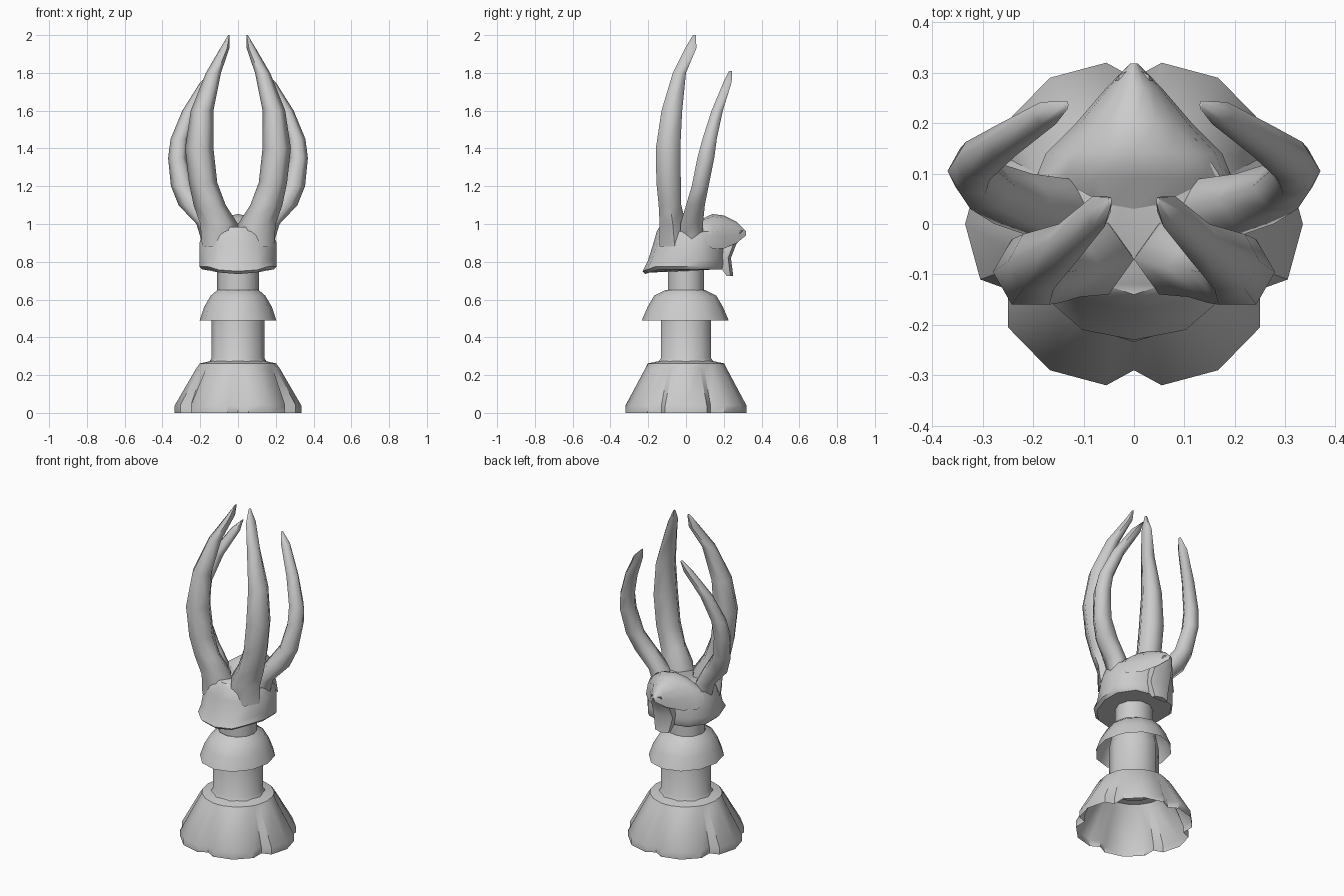
import bpy, bmesh, math

if "Cube" in bpy.data.objects:
    bpy.data.objects.remove(bpy.data.objects["Cube"])

grey = bpy.data.materials.new("stone_grey")
grey.diffuse_color = (0.6, 0.6, 0.6, 1)
grey.use_nodes = True
grey.node_tree.nodes["Principled BSDF"].inputs["Base Color"].default_value = grey.diffuse_color


def loft(name, rings, closed=True, caps=(False, False), angle=40):
    """Skin a list of rings that all have the same number of points."""
    bm = bmesh.new()
    rows = [[bm.verts.new(p) for p in ring] for ring in rings]
    n = len(rows[0])
    for a, b in zip(rows, rows[1:]):
        for i in range(n if closed else n - 1):
            j = (i + 1) % n
            bm.faces.new((a[i], a[j], b[j], b[i]))
    for use, row in zip(caps, (rows[0], rows[-1])):
        if use:
            bm.faces.new(row)
    bmesh.ops.recalc_face_normals(bm, faces=bm.faces)
    mesh = bpy.data.meshes.new(name)
    bm.to_mesh(mesh)
    bm.free()
    mesh.materials.append(grey)
    ob = bpy.data.objects.new(name, mesh)
    bpy.context.collection.objects.link(ob)
    bpy.ops.object.select_all(action='DESELECT')
    ob.select_set(True)
    bpy.context.view_layer.objects.active = ob
    bpy.ops.object.shade_smooth_by_angle(angle=math.radians(angle))
    return ob


def ellipse(x, y, z, rx, ry, n):
    return [(x + rx * math.cos(2 * math.pi * i / n),
             y + ry * math.sin(2 * math.pi * i / n), z) for i in range(n)]


# Lobed base skirt, open below
quarter = [(0, -.29), (.055, -.32), (.167, -.29), (.25, -.205),
           (.25, -.13), (.305, -.11), (.335, 0)]
half = quarter + [(x, -y) for x, y in quarter[-2::-1]]
outline = half + [(-x, y) for x, y in half[-2:0:-1]]


def base_ring(z, scale, roundness):
    ring = []
    for x, y in outline:
        r = math.hypot(x, y)
        k = scale * ((1 - roundness) + roundness * .32 / r)
        ring.append((x * k, y * k, z))
    return ring


loft("base_skirt", [base_ring(0, 1, 0), base_ring(.04, 1, 0),
                    base_ring(.235, .68, .6), base_ring(.262, .63, 1),
                    base_ring(.275, .44, 1)])

# Column, collar and neck
loft("column", [ellipse(0, 0, z, r, r, 10) for z, r in
                ((.26, .16), (.29, .14), (.5, .14), (.6, .12))], caps=(True, True))
loft("collar", [ellipse(0, -.004, z, rx, ry, 12) for z, rx, ry in
                ((.49, .203, .23), (.56, .18, .2), (.62, .145, .165), (.65, .11, .105))])
loft("neck", [ellipse(0, 0, z, .11, .1, 10) for z in (.63, .8)], caps=(True, True))


# Head block, flaring toward its lower front edge
def head_ring(z, w, front, back, lift=0):
    side = [(0, front, z), (.5 * w, front + .02, z + lift * .3),
            (.78 * w, front + .07, z + lift), (w, -.03, z + lift),
            (w, .08, z + lift), (.68 * w, .17, z + lift), (0, back, z + lift)]
    return side + [(-x, y, h) for x, y, h in side[-2:0:-1]]


loft("head", [head_ring(.735, .19, -.215, .2, .025), head_ring(.75, .205, -.23, .21, .025),
              head_ring(.81, .205, -.2, .215), head_ring(.9, .205, -.172, .215),
              head_ring(.96, .18, -.155, .2), head_ring(.985, .12, -.14, .17)],
     caps=(True, True))

# Domed crest ending in a pointed hood at the back
crest = []
for y, top, w, edge in ((-.04, .96, .07, .9), (.03, .985, .13, .9), (.09, 1.03, .195, .9),
                        (.14, 1.053, .175, .87), (.2, 1.045, .115, .87),
                        (.27, 1.01, .055, .9), (.318, .96, .008, .94)):
    crest.append([(w * math.sin(t), y, edge + (top - edge) * math.cos(t))
                  for t in [math.radians(-90 + 22.5 * i) for i in range(9)]])
loft("crest", crest, closed=False, angle=50)

# Nape plate hanging below the hood
loft("nape", [[(-w, y0, z), (w, y0, z), (w, y1 - .015, z), (0, y1, z), (-w, y1 - .015, z)]
              for z, y0, y1, w in ((.725, .215, .25, .045), (.82, .15, .238, .065),
                                   (.89, .15, .265, .06), (.965, .2, .31, .03))],
     caps=(True, True))

# Two mirrored pairs of curved horns: x, y, z, half width, half depth
horns = {
    "front_horn": ((.1, -.06, .88, .09, .08), (.1, -.07, 1.0, .1, .07),
                   (.15, -.085, 1.1, .085, .06), (.185, -.092, 1.22, .075, .065),
                   (.205, -.095, 1.4, .075, .065), (.19, -.075, 1.6, .06, .055),
                   (.13, -.035, 1.8, .04, .035), (.07, .025, 1.93, .024, .03),
                   (.048, .045, 2.0, .004, .008)),
    "back_horn": ((.12, .03, .9, .07, .06), (.16, .03, 1.0, .06, .06),
                  (.24, .05, 1.1, .075, .05), (.295, .075, 1.2, .06, .045),
                  (.32, .105, 1.35, .05, .045), (.31, .125, 1.45, .047, .038),
                  (.255, .165, 1.6, .04, .03), (.17, .22, 1.75, .03, .022),
                  (.134, .236, 1.81, .004, .008)),
}
for name, path in horns.items():
    for label, s in (("right", 1), ("left", -1)):
        rings = [[(s * px, py, pz) for px, py, pz in ellipse(x, y, z, rx, ry / .87, 6)]
                 for x, y, z, rx, ry in path]
        loft(f"{name}_{label}", rings, caps=(True, True), angle=65)
